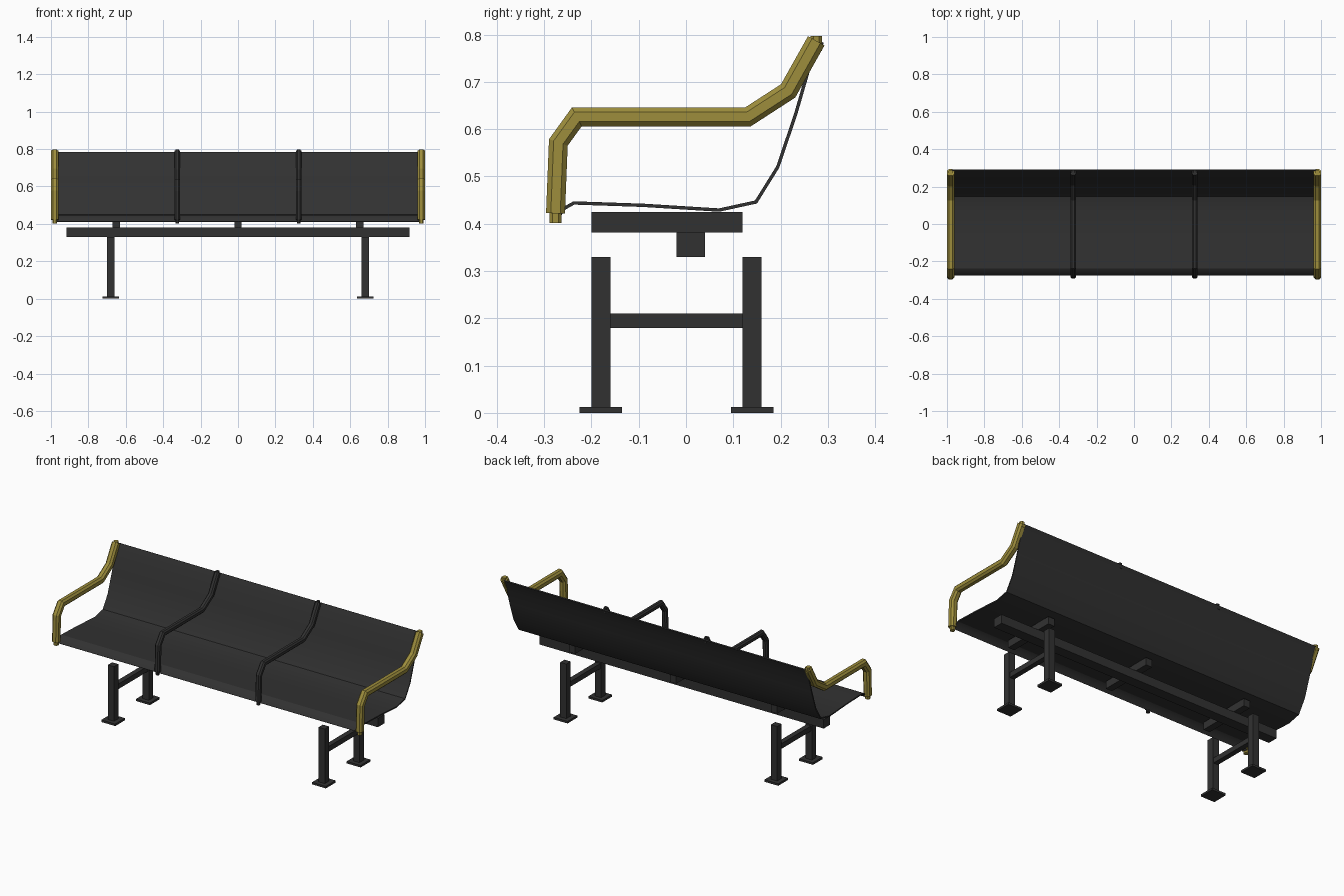
import bpy, bmesh
from mathutils import Vector

if "Cube" in bpy.data.objects:
    bpy.data.objects.remove(bpy.data.objects["Cube"])


def material(name, rgb):
    m = bpy.data.materials.new(name)
    m.diffuse_color = (*rgb, 1)
    m.use_nodes = True
    m.node_tree.nodes["Principled BSDF"].inputs["Base Color"].default_value = m.diffuse_color
    return m


CHARCOAL = material("charcoal metal", (0.031, 0.031, 0.031))
BRASS = material("brass", (0.34, 0.27, 0.046))


def finish(name, bm, mat):
    bmesh.ops.recalc_face_normals(bm, faces=bm.faces)
    me = bpy.data.meshes.new(name)
    bm.to_mesh(me)
    bm.free()
    me.materials.append(mat)
    ob = bpy.data.objects.new(name, me)
    bpy.context.collection.objects.link(ob)
    return ob


def box(name, x, y, z, mat=CHARCOAL):
    bm = bmesh.new()
    bmesh.ops.create_cube(bm, size=1)
    for v in bm.verts:
        v.co = [lo + (c + 0.5) * (hi - lo) for c, (lo, hi) in zip(v.co, (x, y, z))]
    return finish(name, bm, mat)


def mitres(path):
    """Scaled normals of a (y, z) polyline, so its offsets keep their width."""
    pts = [Vector(p) for p in path]
    seg = [(b - a).normalized() for a, b in zip(pts, pts[1:])]
    nor = [Vector((-d.y, d.x)) for d in seg]
    out = []
    for i, p in enumerate(pts):
        a, b = nor[max(i - 1, 0)], nor[min(i, len(nor) - 1)]
        out.append((p, (a + b) / (1 + a.dot(b))))
    return out


def loft(bm, rings):
    """Skin closed rings of equal size and cap both ends."""
    rings = [[bm.verts.new(co) for co in r] for r in rings]
    n = len(rings[0])
    for a, b in zip(rings, rings[1:]):
        for i in range(n):
            bm.faces.new((a[i], a[(i + 1) % n], b[(i + 1) % n], b[i]))
    bm.faces.new(rings[0])
    bm.faces.new(rings[-1])


def octagon(h):
    c = h * 0.5
    return [(h, c), (c, h), (-c, h), (-h, c), (-h, -c), (-c, -h), (c, -h), (h, -c)]


ARM = [(-0.276, 0.422), (-0.27, 0.572), (-0.231, 0.626),
       (0.131, 0.626), (0.216, 0.681), (0.2755, 0.787)]


def armrest(name, x, half, mat):
    bm = bmesh.new()
    loft(bm, [[(x + u, p.x + m.x * v, p.y + m.y * v) for u, v in octagon(half)]
              for p, m in mitres(ARM)])
    # upright plugs closing both tube ends
    for y, z0, z1 in ((-0.276, 0.402, 0.43), (0.2755, 0.765, 0.797)):
        loft(bm, [[(x + u, y + v, z) for u, v in octagon(half * 0.63)] for z in (z0, z1)])
    finish(name, bm, mat)


# Seat and back: one thin curved shell
SHELL = [(-0.272, 0.412), (-0.257, 0.433), (-0.237, 0.444), (-0.09, 0.439),
         (0.07, 0.429), (0.148, 0.446), (0.194, 0.52), (0.232, 0.632),
         (0.258, 0.722), (0.288, 0.784)]
side = mitres(SHELL)
outline = [p + m * 0.0035 for p, m in side] + [p - m * 0.0035 for p, m in reversed(side)]
bm = bmesh.new()
loft(bm, [[(x, p.x, p.y) for p in outline] for x in (-0.975, 0.975)])
seat = finish("seat_shell", bm, CHARCOAL)
bpy.context.view_layer.objects.active = seat
seat.select_set(True)
bpy.ops.object.shade_smooth_by_angle(angle=0.5)
seat.select_set(False)

# Armrests at the ends, slimmer dividers between the places
for s, tag in ((-1, "left"), (1, "right")):
    armrest(f"{tag}_armrest", s * 0.98, 0.02, BRASS)
    armrest(f"{tag}_divider", s * 0.325, 0.015, CHARCOAL)

# Long beam with cross supports under the seat
box("beam", (-0.917, 0.917), (-0.02, 0.04), (0.33, 0.382))
for x, tag in ((-0.652, "left"), (0, "middle"), (0.652, "right")):
    box(f"{tag}_seat_support", (x - 0.02, x + 0.02), (-0.2, 0.12), (0.382, 0.425))

# Leg frames: two posts with foot plates and a rail
for s, tag in ((-1, "left"), (1, "right")):
    x = s * 0.68
    for y, end in ((-0.18, "front"), (0.14, "back")):
        box(f"{tag}_{end}_leg", (x - 0.02, x + 0.02), (y - 0.02, y + 0.02), (0.01, 0.33))
        box(f"{tag}_{end}_foot", (x - 0.045, x + 0.045), (y - 0.045, y + 0.045), (0, 0.012))
    box(f"{tag}_leg_rail", (x - 0.015, x + 0.015), (-0.165, 0.125), (0.18, 0.21))
